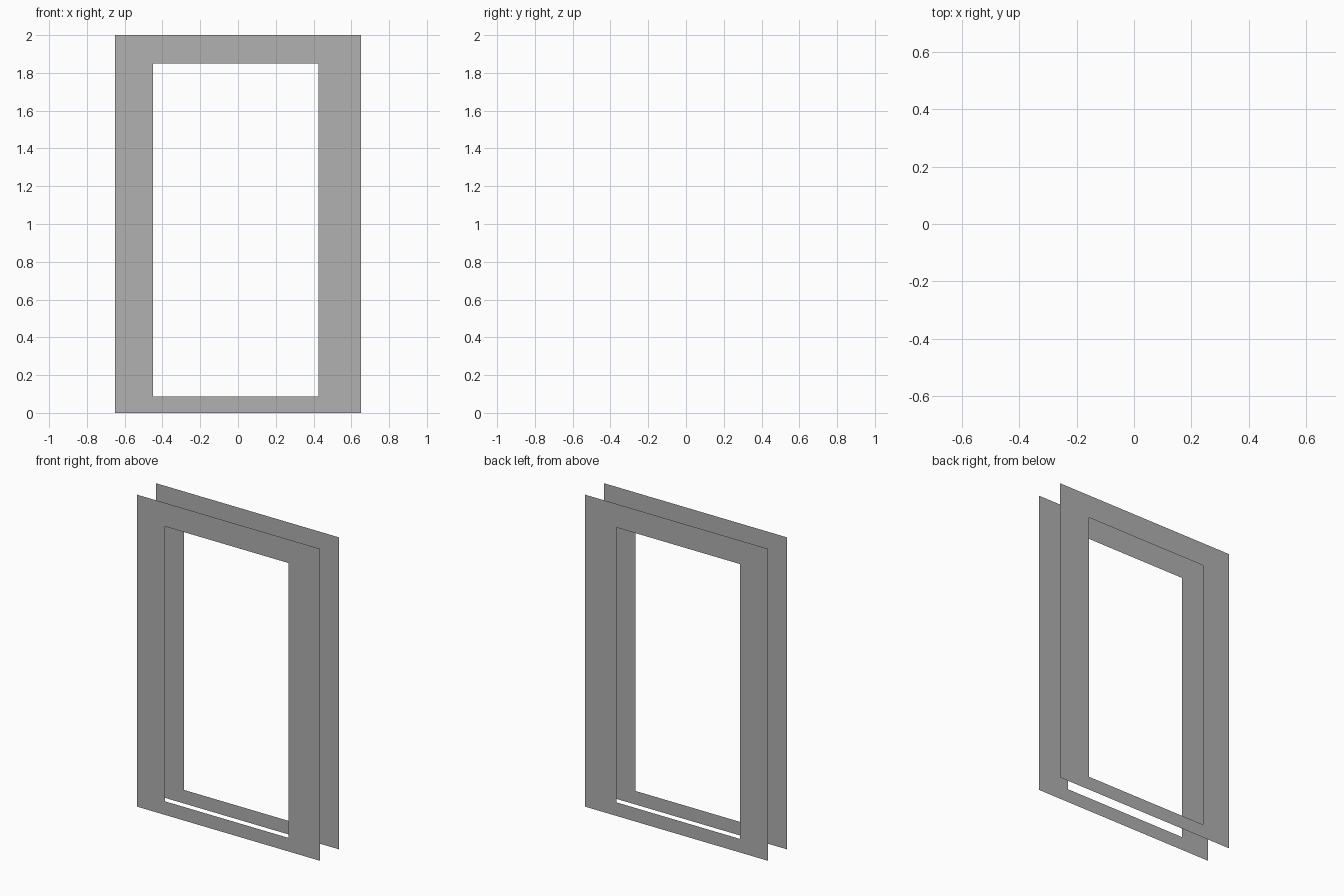
import bpy
import bmesh

if "Cube" in bpy.data.objects:
    bpy.data.objects.remove(bpy.data.objects["Cube"])

# Dark grey paint
grey = bpy.data.materials.new("dark_grey")
grey.diffuse_color = (0.44, 0.44, 0.44, 1)
grey.use_nodes = True
grey.node_tree.nodes["Principled BSDF"].inputs["Base Color"].default_value = grey.diffuse_color


def flat_frame(name, y, x0, x1, z0, z1):
    """Zero-thickness rectangular frame facing away from the centre."""
    outer = [(-0.65, 0), (0.65, 0), (0.65, 2), (-0.65, 2)]
    inner = [(x0, z0), (x1, z0), (x1, z1), (x0, z1)]
    bm = bmesh.new()
    o = [bm.verts.new((x, y, z)) for x, z in outer]
    i = [bm.verts.new((x, y, z)) for x, z in inner]
    for k in range(4):
        n = (k + 1) % 4
        face = [o[k], o[n], i[n], i[k]]
        bm.faces.new(face if y < 0 else face[::-1])
    mesh = bpy.data.meshes.new(name)
    bm.to_mesh(mesh)
    bm.free()
    mesh.materials.append(grey)
    obj = bpy.data.objects.new(name, mesh)
    bpy.context.collection.objects.link(obj)
    return obj


# Front and back faces of the door surround, with open edges
flat_frame("front_frame", -0.096, -0.449, 0.425, 0.087, 1.849)
flat_frame("back_frame", 0.096, -0.449, 0.425, 0.087, 1.849)
